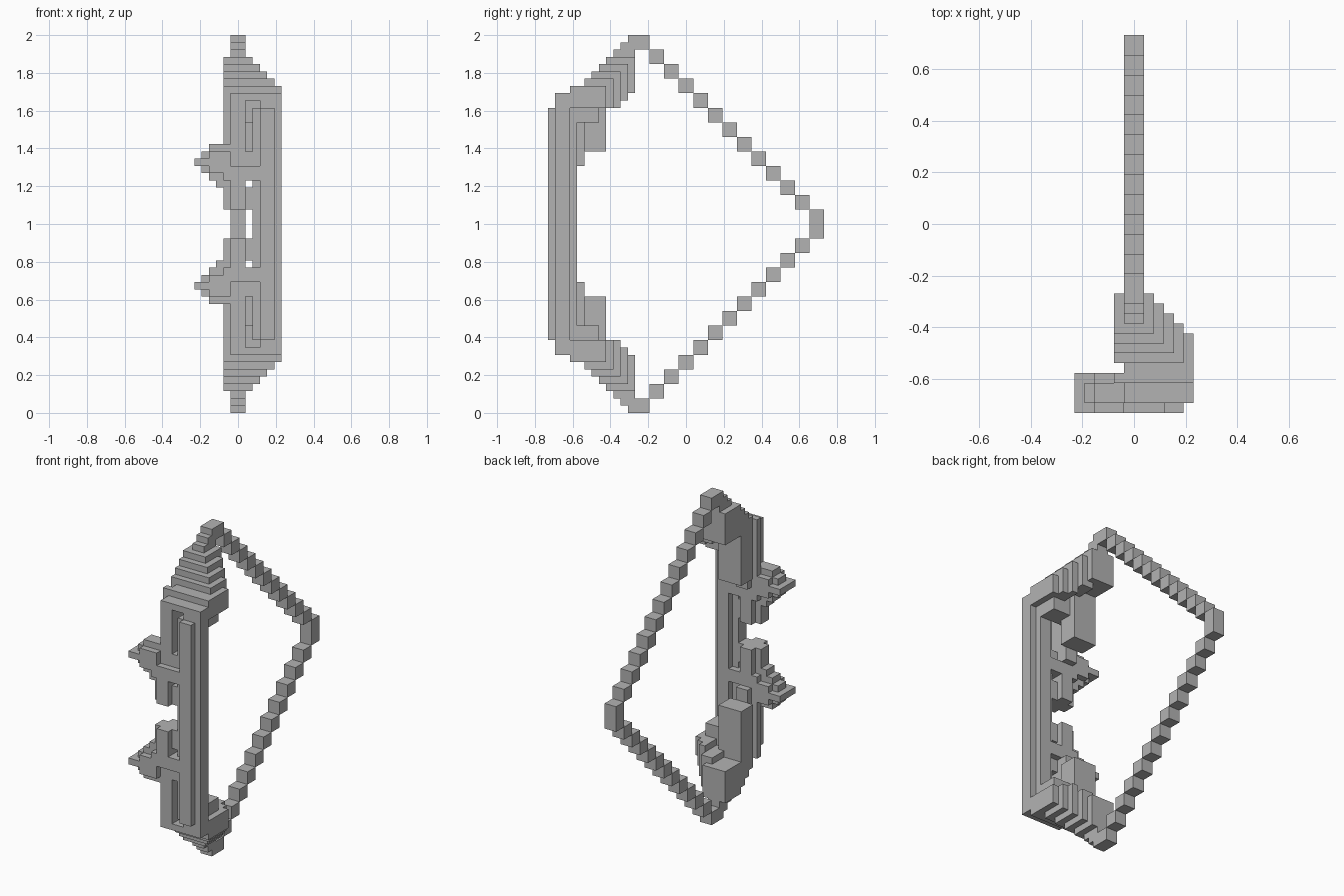
import bpy
import bmesh
from mathutils import Vector

U = 1 / 26          # edge of one cube cell
HEIGHT = 52         # cells from bottom to top

if "Cube" in bpy.data.objects:
    bpy.data.objects.remove(bpy.data.objects["Cube"])

grey = bpy.data.materials.new("plain_grey")
grey.use_nodes = True
grey.diffuse_color = (0.45, 0.45, 0.45, 1)
grey.node_tree.nodes["Principled BSDF"].inputs["Base Color"].default_value = (0.45, 0.45, 0.45, 1)


def box(x0, x1, y0, y1, z0, z1):
    """All cells inside a box."""
    return {(x, y, z) for x in range(x0, x1) for y in range(y0, y1) for z in range(z0, z1)}


def flipped(cells):
    """Mirror cells between the upper and lower half."""
    return {(x, y, HEIGHT - 1 - z) for x, y, z in cells}


def outer_top(y):
    """Height of the stepped outer edge of the limb."""
    if y < -18:
        return 42
    if y < -16:
        return 44
    if y < -14:
        return 45
    return min(52, 60 + y)


def under_edge(cells):
    return {c for c in cells if c[2] < outer_top(c[1])}


# Upright: a square post with its corners cut away
post = box(3, 5, -19, -15, 10, 42) | box(2, 6, -18, -16, 10, 42)

# Limb: layers that get shorter and lower away from the centre
limb = box(-1, 1, -8, -5, 50, 52) | box(-1, 1, -18, -7, 44, 52)
limb |= box(-2, 2, -14, -7, 44, 49) | box(1, 3, -19, -8, 43, 48)
limb |= box(3, 4, -19, -9, 42, 47) | box(4, 5, -19, -10, 42, 46)
limb |= box(5, 6, -18, -11, 42, 45)
# planks hanging from the limb
limb |= box(-1, 1, -18, -14, 34, 45) | box(-2, 1, -16, -15, 34, 45)
limb |= box(-2, 2, -14, -11, 36, 44) | box(1, 5, -15, -12, 40, 44)
limb = under_edge(limb)

# Grip: a knob, a bridge to the post and a pointed spike
grip = box(-2, 3, -19, -15, 32, 34) | box(-2, 2, -18, -16, 34, 36)
grip |= box(-1, 1, -19, -15, 28, 32) | box(-2, 2, -18, -16, 28, 31)
grip |= box(-3, -1, -18, -16, 31, 37) | box(-4, -2, -18, -16, 32, 37)
grip |= box(-4, -1, -19, -15, 33, 36)
grip |= box(-5, -4, -18, -16, 33, 36) | box(-6, -4, -19, -15, 34, 35)

# String: diagonal steps meeting at an upright block
string = set()
for k in range(11):
    string |= box(-1, 1, 2 * k - 5, 2 * k - 3, 48 - 2 * k, 50 - 2 * k)

parts = {
    "post": post,
    "upper_limb": limb, "lower_limb": flipped(limb),
    "upper_grip": grip, "lower_grip": flipped(grip),
    "upper_string": string, "lower_string": flipped(string),
    "string_middle": box(-1, 1, 17, 19, 24, 28),
}
filled = set().union(*parts.values())


def build(name, cells):
    """Make the exposed faces of the cells into one object."""
    bm = bmesh.new()
    corners = {}

    def corner(p):
        key = tuple(round(v) for v in p)
        if key not in corners:
            corners[key] = bm.verts.new(Vector(key) * U)
        return corners[key]

    for cell in sorted(cells):
        for axis in range(3):
            for side in (0, 1):
                step = Vector((0, 0, 0))
                step[axis] = 1
                neighbour = Vector(cell) + step * (2 * side - 1)
                if tuple(int(v) for v in neighbour) in filled:
                    continue
                a, b = Vector((0, 0, 0)), Vector((0, 0, 0))
                a[(axis + 1) % 3] = 1
                b[(axis + 2) % 3] = 1
                start = Vector(cell) + step * side
                loop = [start, start + a, start + a + b, start + b]
                if not side:
                    loop.reverse()
                bm.faces.new([corner(p) for p in loop])
    bmesh.ops.dissolve_limit(bm, angle_limit=0.01, verts=bm.verts, edges=bm.edges)
    mesh = bpy.data.meshes.new(name)
    bm.to_mesh(mesh)
    bm.free()
    mesh.materials.append(grey)
    bpy.context.collection.objects.link(bpy.data.objects.new(name, mesh))


taken = set()
for name, cells in parts.items():
    build(name, cells - taken)
    taken |= cells
